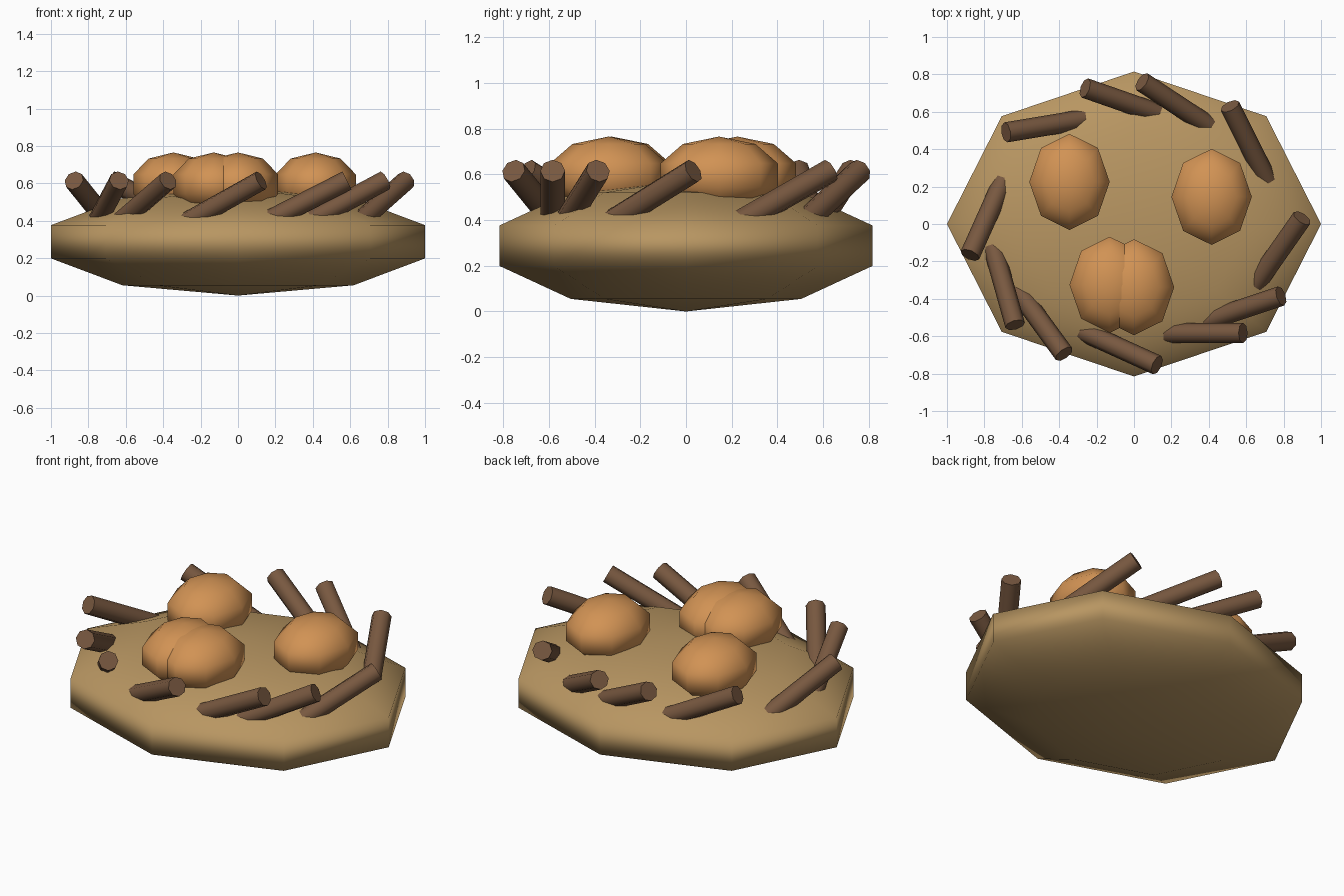
import bpy
import math
from mathutils import Vector

if "Cube" in bpy.data.objects:
    bpy.data.objects.remove(bpy.data.objects["Cube"])


def material(name, rgb):
    m = bpy.data.materials.new(name)
    m.diffuse_color = (*rgb, 1)
    m.use_nodes = True
    m.node_tree.nodes["Principled BSDF"].inputs["Base Color"].default_value = m.diffuse_color
    return m


STRAW = material("straw", (0.48, 0.305, 0.122))
SHELL = material("egg_shell", (0.64, 0.29, 0.089))
BARK = material("bark", (0.188, 0.098, 0.051))


def low_sphere(name, center, size, mat):
    """Eight-sided, five-ring ellipsoid with smooth shading."""
    bpy.ops.mesh.primitive_uv_sphere_add(segments=8, ring_count=5, radius=1, location=center)
    ob = bpy.context.object
    ob.name = name
    ob.scale = size
    ob.data.materials.append(mat)
    bpy.ops.object.shade_smooth()
    return ob


# Nest body
low_sphere("nest", (0, 0, 0.2875), (1.0515, 0.857, 0.2875), STRAW)

# Eggs, two of them overlapping at the front
for i, (x, y) in enumerate([(-0.345, 0.225), (0.415, 0.145), (-0.13, -0.325), (0, -0.338)]):
    low_sphere(f"egg_{i + 1}", (x, y, 0.595), (0.226, 0.27, 0.17), SHELL)

# Twigs around the rim: raised end (x, y) and the heading of the sunken end
TWIGS = [
    (-0.685, 0.49, 66, 11), (-0.262, 0.727, 83, -29), (0.043, 0.76, 73, -48),
    (0.513, 0.63, 36, -72), (0.898, 0.032, -35, -50), (0.786, -0.385, -63, -21),
    (0.583, -0.583, -1, 0), (0.123, -0.754, -77, 35), (-0.374, -0.695, -43, 59),
    (-0.636, -0.54, -18, 64), (-0.877, -0.166, 26, 58),
]
LENGTH, SLOPE = 0.56, math.radians(27)
for i, (x, y, dx, dy) in enumerate(TWIGS):
    flat = Vector((dx, dy, 0)).normalized() * math.cos(SLOPE)
    axis = flat - Vector((0, 0, math.sin(SLOPE)))
    bpy.ops.mesh.primitive_cylinder_add(
        vertices=8, radius=0.054, depth=LENGTH,
        location=Vector((x, y, 0.615)) + axis * LENGTH / 2,
        rotation=(-axis).to_track_quat('Z', 'Y').to_euler())
    twig = bpy.context.object
    twig.name = f"twig_{i + 1}"
    twig.data.materials.append(BARK)
    bpy.ops.object.shade_smooth_by_angle(angle=math.radians(50))
